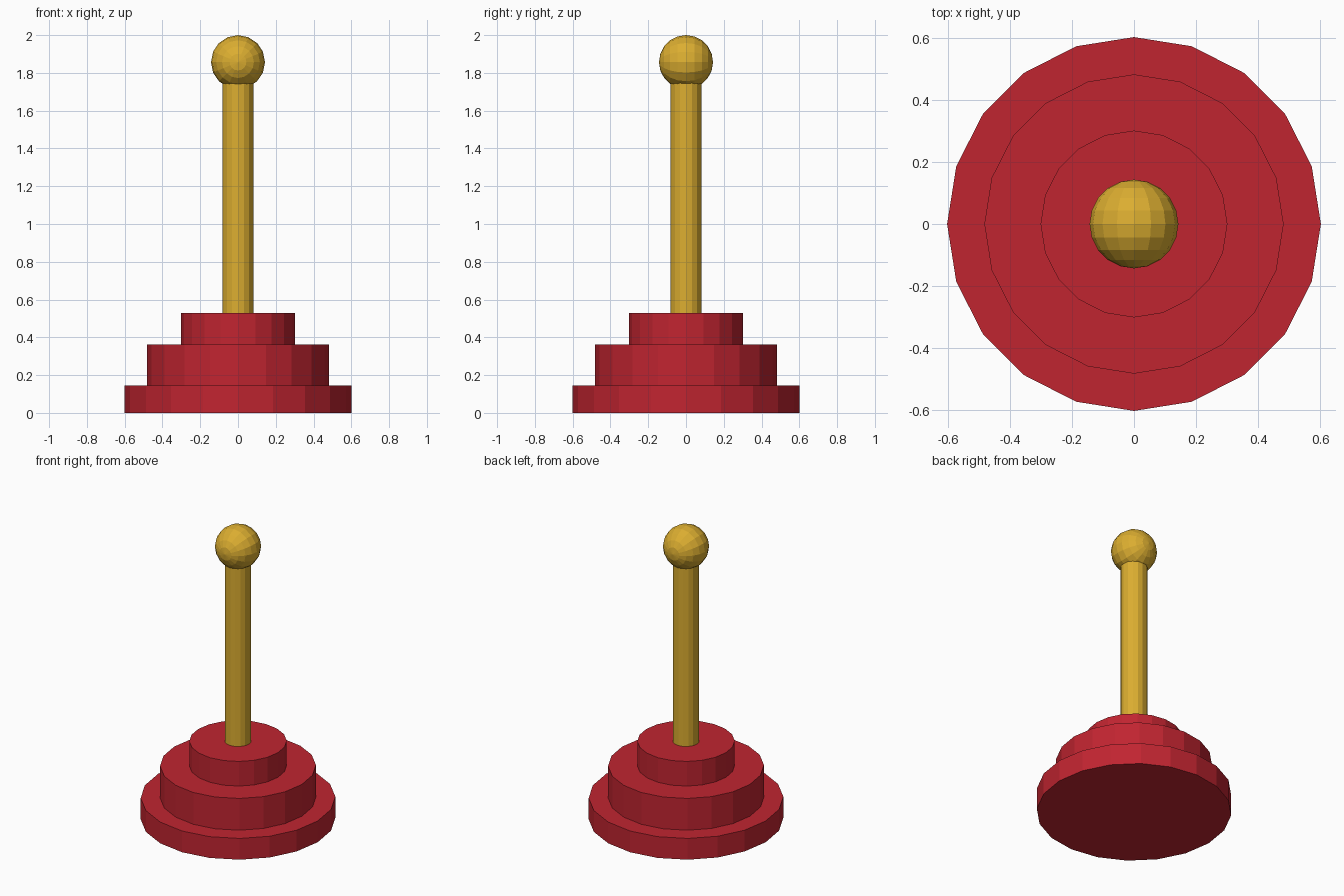
import bpy
import math

# Remove the default object
if "Cube" in bpy.data.objects:
    bpy.data.objects.remove(bpy.data.objects["Cube"], do_unlink=True)


def make_material(name, color):
    mat = bpy.data.materials.new(name)
    mat.use_nodes = True
    mat.diffuse_color = color
    mat.node_tree.nodes["Principled BSDF"].inputs["Base Color"].default_value = color
    return mat


red = make_material("red rubber", (0.53, 0.018, 0.03, 1))
gold = make_material("golden wood", (0.71, 0.42, 0.03, 1))


def finish(name, mat):
    obj = bpy.context.object
    obj.name = name
    obj.data.materials.append(mat)
    return obj


def add_cylinder(name, radius, bottom, top, sides, mat):
    bpy.ops.mesh.primitive_cylinder_add(
        vertices=sides, radius=radius, depth=top - bottom,
        location=(0, 0, (bottom + top) / 2))
    return finish(name, mat)


# Stepped base
add_cylinder("base_lower_step", 0.602, 0, 0.145, 20, red)
add_cylinder("base_middle_step", 0.482, 0.145, 0.362, 20, red)
add_cylinder("base_upper_step", 0.301, 0.362, 0.53, 20, red)

# Handle shaft
add_cylinder("handle_shaft", 0.083, 0.53, 1.8, 16, gold)

# Round knob, poles facing front and back
knob_radius = 0.143
bpy.ops.mesh.primitive_uv_sphere_add(
    segments=16, ring_count=10, radius=knob_radius,
    location=(0, 0, 2 - knob_radius), rotation=(math.pi / 2, 0, 0))
finish("handle_knob", gold)
